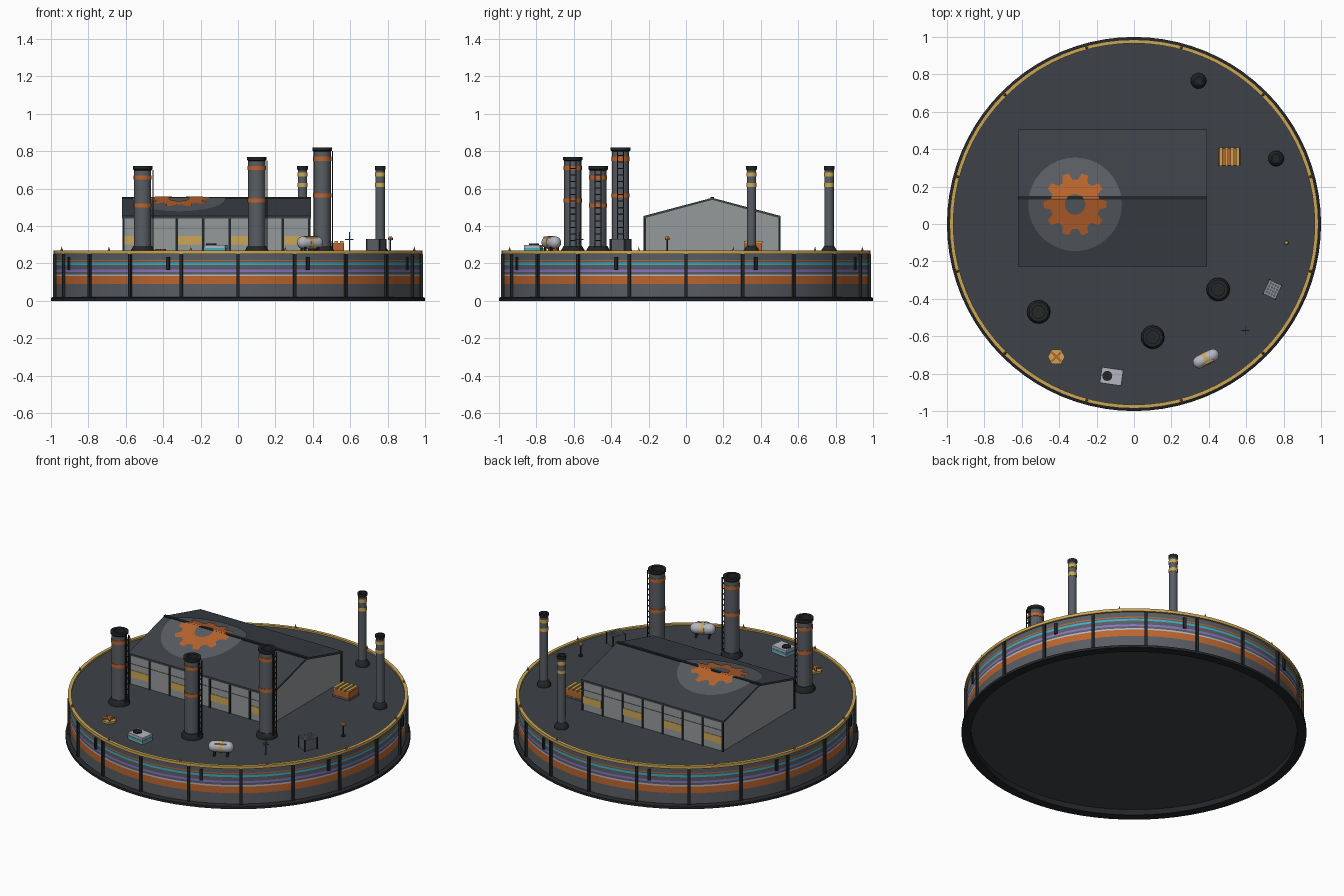
import bpy, bmesh
from math import sin, cos, pi, radians, hypot
from mathutils import Matrix, Vector

if "Cube" in bpy.data.objects:
    bpy.data.objects.remove(bpy.data.objects["Cube"])

COLOURS = {
    "deck_slate": (.047, .054, .064), "dark_trim": (.017, .019, .022),
    "steel_grey": (.10, .11, .125), "panel_grey": (.30, .32, .33),
    "burnt_orange": (.50, .13, .027), "safety_yellow": (.60, .39, .09),
    "cyan": (.05, .42, .55), "violet": (.25, .17, .56), "pale_metal": (.46, .46, .52)}
MATS = {}
for key, rgb in COLOURS.items():
    m = bpy.data.materials.new(key)
    m.use_nodes = True
    m.diffuse_color = (*rgb, 1)
    m.node_tree.nodes["Principled BSDF"].inputs["Base Color"].default_value = (*rgb, 1)
    MATS[key] = m
DECK, TRIM, STEEL, PANEL, ORANGE, YELLOW, CYAN, VIOLET, PALE = COLOURS
FLOOR = .258


def finish(name, bm, colours, loc=(0, 0, 0), turn=0, smooth=False):
    me = bpy.data.meshes.new(name)
    bmesh.ops.recalc_face_normals(bm, faces=bm.faces)
    bm.to_mesh(me)
    bm.free()
    for c in colours:
        me.materials.append(MATS[c])
    ob = bpy.data.objects.new(name, me)
    bpy.context.collection.objects.link(ob)
    ob.location = loc
    ob.rotation_euler.z = radians(turn)
    if smooth:
        bpy.ops.object.select_all(action='DESELECT')
        ob.select_set(True)
        bpy.context.view_layer.objects.active = ob
        bpy.ops.object.shade_smooth_by_angle(angle=radians(35))
    return ob


def lathe(name, pts, cols, segs=16, loc=(0, 0, 0), smooth=True, closed=False, turn=0):
    """Spin (radius, z) points; cols gives one colour per profile segment."""
    bm = bmesh.new()
    names = list(dict.fromkeys(cols))
    rings = []
    for r, z in pts:
        rings.append([bm.verts.new((r * cos(2 * pi * i / segs), r * sin(2 * pi * i / segs), z))
                      for i in range(segs if r > 0 else 1)])
    pairs = list(zip(rings, rings[1:])) + ([(rings[-1], rings[0])] if closed else [])
    for (a, b), c in zip(pairs, cols):
        for i in range(segs):
            j = (i + 1) % segs
            quad = [a[i % len(a)], a[j % len(a)], b[j % len(b)], b[i % len(b)]]
            bm.faces.new(list(dict.fromkeys(quad))).material_index = names.index(c)
    return finish(name, bm, names, loc, turn, smooth)


def boxes(name, items, colour, loc=(0, 0, 0), turn=0):
    """One object from several (centre, size[, z rotation]) boxes."""
    bm = bmesh.new()
    for centre, size, *rot in items:
        mat = Matrix.Translation(centre) @ Matrix.Rotation(rot[0] if rot else 0, 4, 'Z')
        bmesh.ops.create_cube(bm, size=1, matrix=mat @ Matrix.Diagonal((*size, 1)))
    return finish(name, bm, [colour], loc, turn)


# Round platform: recessed underside, striped wall, deck
bands = [(.09, STEEL), (.132, ORANGE), (.142, PALE), (.155, STEEL), (.168, VIOLET),
         (.192, STEEL), (.205, CYAN), (.212, STEEL), (.219, ORANGE), (.252, STEEL)]
lathe("platform", [(0, .035), (.945, .035), (.945, .02), (.975, .02)]
      + [(.975, z) for z, c in bands] + [(.975, FLOOR), (0, FLOOR)],
      [DECK, TRIM, TRIM] + [c for z, c in bands] + [STEEL, DECK], 80)
lathe("base_ring", [(.945, 0), (1, 0), (1, .015), (.988, .022), (.945, .022)], [TRIM] * 5,
      80, closed=True)
lathe("rim", [(.966, .25), (.986, .25), (.986, .268), (.966, .268)], [YELLOW] * 4, 80, closed=True)


def around(count, radius, z, offset):
    for i in range(count):
        a = 2 * pi * (i + offset) / count
        yield a, (radius * cos(a), radius * sin(a), z)


boxes("wall_posts", [(p, (.024, .016, .23), a) for a, p in around(20, .976, .135, 0)], TRIM)
boxes("wall_vents", [(p, (.02, .018, .07), a) for a, p in around(8, .974, .2, .5)], TRIM)
for i, (a, p) in enumerate(around(12, .976, .266, .5)):
    lathe(f"rim_light_{i}", [(.009, 0), (.004, .012), (0, .026)], [ORANGE, YELLOW], 6, p)

# Workshop hall: gabled body with roof slabs
X0, X1, YC, HALF, EAVE, RIDGE = -.615, .385, .14, .36, .445, .54


def roof_z(y):
    return RIDGE + .011 - (RIDGE - EAVE) * abs(y - YC) / HALF


def prism(name, outline, x0, x1, colour):
    bm = bmesh.new()
    face = bm.faces.new([bm.verts.new((x0, y, z)) for y, z in outline])
    ext = bmesh.ops.extrude_face_region(bm, geom=[face])["geom"]
    bmesh.ops.translate(bm, vec=(x1 - x0, 0, 0),
                        verts=[v for v in ext if isinstance(v, bmesh.types.BMVert)])
    return finish(name, bm, [colour])


ya, yb = YC - HALF, YC + HALF
prism("hall_walls", [(ya, FLOOR), (yb, FLOOR), (yb, EAVE), (YC, RIDGE), (ya, EAVE)],
      X0 + .004, X1 - .004, PANEL)
prism("hall_roof", [(ya - .006, EAVE - .004), (ya - .006, EAVE + .009), (YC, RIDGE + .011),
                    (yb + .006, EAVE + .009), (yb + .006, EAVE - .004), (YC, RIDGE)],
      X0 - .004, X1 + .004, DECK)
boxes("roof_ridge", [((-.115, YC, RIDGE + .009), (1.008, .018, .014))], TRIM)
BAYS = 7
step = (X1 - X0) / BAYS
mid = (FLOOR + EAVE) / 2
boxes("hall_pilasters", [((X0 + .004 + i * (X1 - X0 - .008) / BAYS, y, mid), (.011, .012, EAVE - FLOOR))
                         for i in range(BAYS + 1) for y in (ya, yb)], TRIM)
boxes("hall_windows", [((X0 + (i + .5) * step, y, .325), (step - .012, .006, .045))
                       for i in range(0, BAYS, 2) for y in (ya, yb)], YELLOW)
boxes("hall_rail", [((-.115, y, .388), (.99, .004, .004)) for y in (ya, yb)], STEEL)


# Roof emblem: grey disc and gear draped over the ridge
def drape(name, inner, outer, lift, colour, n):
    bm = bmesh.new()
    cx, cy = -.315, .105
    loops = [[bm.verts.new((cx + f(i) * cos(2 * pi * i / n), cy + f(i) * sin(2 * pi * i / n), 0))
              for i in range(n)] for f in (inner, outer)]
    for i in range(n):
        j = (i + 1) % n
        bm.faces.new((loops[0][i], loops[0][j], loops[1][j], loops[1][i]))
    bmesh.ops.bisect_plane(bm, geom=bm.verts[:] + bm.edges[:] + bm.faces[:],
                           plane_co=(0, YC, 0), plane_no=(0, 1, 0))
    for v in bm.verts:
        v.co.z = roof_z(v.co.y) + lift
    ob = finish(name, bm, [colour])
    if sum(p.normal.z for p in ob.data.polygons) < 0:
        ob.data.flip_normals()


drape("emblem_disc", lambda i: .002, lambda i: .25, .003, STEEL, 60)
drape("emblem_gear", lambda i: .055, lambda i: .168 if i % 6 in (0, 1, 5) else .132, .007, ORANGE, 60)


# Chimneys
def chimney(name, x, y, top, r, marks, colour, foot, half):
    h = FLOOR
    pts = [(foot, h), (foot, h + .012), (r * 1.08, h + .035), (r, h + .036)]
    cols = [TRIM, TRIM, TRIM]
    for z in marks:
        pts += [(r, z - half), (r * 1.06, z - half), (r * 1.06, z + half), (r, z + half)]
        cols += [STEEL, colour, colour, colour]
    pts += [(r, top - .022), (r * 1.14, top - .016), (r * 1.14, top), (r * .75, top),
            (r * .75, top - .05), (0, top - .05)]
    lathe(name, pts, cols + [STEEL] + [TRIM] * 5, 16, (x, y, 0))


for i, (x, y, top) in enumerate([(-.51, -.47, .72), (.10, -.605, .77), (.45, -.35, .82)]):
    h = top - FLOOR
    chimney(f"large_chimney_{i}", x, y, top, .046, (FLOOR + .545 * h, top - .06), ORANGE, .063, .011)
    rails = [((.056, s * .016, h / 2), (.006, .005, h - .04)) for s in (-1, 1)]
    count = int(h / .035)
    rungs = [((.056, 0, .03 + k * .035), (.005, .032, .006)) for k in range(count - 1)]
    boxes(f"ladder_{i}", rails + rungs, TRIM, (x, y, FLOOR))
for i, (x, y) in enumerate([(.345, .765), (.76, .35)]):
    chimney(f"slim_chimney_{i}", x, y, .72, .025, (.62, .675), YELLOW, .042, .011)

# Slatted crate
spot = (.51, .36, FLOOR)
boxes("crate", [((0, 0, .026), (.115, .095, .052))], ORANGE, spot)
boxes("crate_feet", [((0, 0, .006), (.118, .098, .012))], STEEL, spot)
boxes("crate_slats", [((-.045 + k * .03, 0, .056), (.017, .1, .01)) for k in range(4)], YELLOW, spot)

# Warning lamp on a pole
lathe("warning_lamp", [(.014, 0), (.014, .006), (.004, .008), (.004, .066), (.013, .068),
                       (.013, .078), (.008, .086), (0, .086)],
      [TRIM, TRIM, TRIM, ORANGE, ORANGE, YELLOW, YELLOW], 8, (.815, -.1, FLOOR))

# Louvred cabinet
spot = (.74, -.35, FLOOR)
boxes("cabinet", [((0, 0, .036), (.075, .085, .066))], STEEL, spot, -25)
boxes("cabinet_bars", [((-.03 + k * .015, 0, .071), (.004, .085, .005)) for k in range(5)]
      + [((0, -.034 + k * .017, .071), (.075, .004, .005)) for k in range(5)], PANEL, spot, -25)
boxes("cabinet_corners", [((s * .036, t * .041, .036), (.008, .008, .072))
                          for s in (-1, 1) for t in (-1, 1)], TRIM, spot, -25)

# Antenna
boxes("antenna", [((0, 0, .055), (.005, .005, .11)), ((0, 0, .07), (.045, .004, .004)),
                  ((0, 0, .07), (.004, .045, .004))], STEEL, (.595, -.57, FLOOR))

# Storage tank lying on legs
L, R = .075, .034
ends = [(R * sin(k * pi / 8), L - R + R * cos(k * pi / 8)) for k in range(4)]
pts = [(r, -z) for r, z in ends] + [(R, -L + R), (R, -.01), (R * 1.06, -.01),
                                    (R * 1.06, .01), (R, .01), (R, L - R)] + ends[::-1]
tank = lathe("storage_tank", pts, [PALE] * 5 + [YELLOW] * 3 + [PALE] * 5, 16, (.385, -.72, FLOOR + .054))
tank.rotation_euler = (0, radians(90), radians(27))
spot = (.385, -.72, FLOOR)
boxes("tank_legs", [((s * .038, t * .018, .017), (.012, .01, .034))
                    for s in (-1, 1) for t in (-1, 1)], TRIM, spot, 27)
boxes("tank_walkway", [((0, -.024, .082), (.07, .008, .006))], YELLOW, spot, 27)

# Fan unit
spot = (-.12, -.815, FLOOR)
boxes("fan_unit", [((0, 0, .021), (.115, .085, .042))], PALE, spot, -8)
boxes("fan_unit_stripe", [((0, 0, .018), (.119, .089, .014))], CYAN, spot, -8)
lathe("fan", [(.027, .04), (.027, .048), (.021, .048), (.021, .044), (0, .044)],
      [TRIM, TRIM, STEEL, TRIM], 12, (-.143, -.812, FLOOR))

# Hexagonal valve hatch and deck cap
spot = (-.415, -.71, FLOOR)
lathe("valve_hatch", [(.046, 0), (.046, .012), (0, .012)], [YELLOW] * 2, 6, spot, False)
boxes("valve_handle", [((0, 0, .015), (.07, .012, .01), a) for a in (pi / 4, -pi / 4)], ORANGE, spot)
lathe("deck_cap", [(.022, 0), (.022, .004), (0, .004)], [DECK] * 2, 12, (0, 0, FLOOR))
